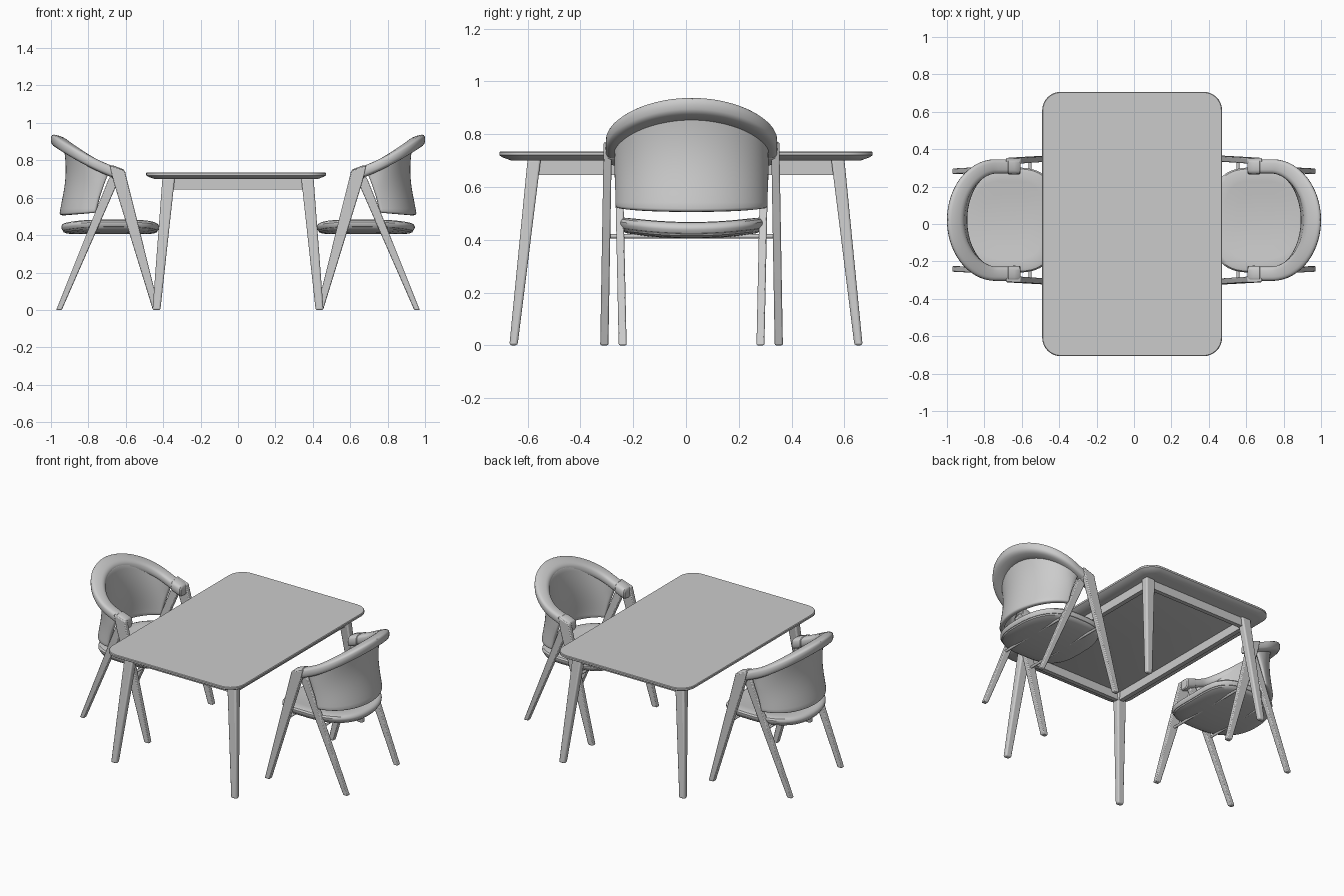
import bpy
import bmesh
from math import sin, cos, pi, acos, radians
from mathutils import Vector

cube = bpy.data.objects.get("Cube")
if cube:
    bpy.data.objects.remove(cube, do_unlink=True)

grey = bpy.data.materials.new("plain_grey")
grey.use_nodes = True
grey.diffuse_color = (0.6, 0.6, 0.6, 1)
grey.node_tree.nodes["Principled BSDF"].inputs["Base Color"].default_value = (0.6, 0.6, 0.6, 1)


def finish(name, bm, bevel=0, segments=2, solid=0):
    """Turn a bmesh into a shaded object with optional thickness and rounded edges."""
    bmesh.ops.recalc_face_normals(bm, faces=bm.faces)
    mesh = bpy.data.meshes.new(name)
    bm.to_mesh(mesh)
    bm.free()
    mesh.materials.append(grey)
    obj = bpy.data.objects.new(name, mesh)
    bpy.context.collection.objects.link(obj)
    if solid:
        mod = obj.modifiers.new("thickness", 'SOLIDIFY')
        mod.thickness, mod.offset = solid, 0
    if bevel:
        mod = obj.modifiers.new("rounding", 'BEVEL')
        mod.width, mod.segments = bevel, segments
        mod.limit_method, mod.angle_limit = 'ANGLE', radians(40)
    bpy.ops.object.select_all(action='DESELECT')
    obj.select_set(True)
    bpy.context.view_layer.objects.active = obj
    bpy.ops.object.shade_smooth_by_angle(angle=radians(35))
    return obj


def loft(name, rings, closed=True, caps=True, **kw):
    """Skin a list of equal-length point rings."""
    bm = bmesh.new()
    rows = [[bm.verts.new(p) for p in ring] for ring in rings]
    n = len(rows[0])
    for a, b in zip(rows, rows[1:]):
        for i in range(n if closed else n - 1):
            j = (i + 1) % n
            bm.faces.new((a[i], a[j], b[j], b[i]))
    if closed and caps:
        bm.faces.new(rows[0])
        bm.faces.new(rows[-1])
    return finish(name, bm, **kw)


def rect(x0, x1, y0, y1, z):
    return [(x0, y0, z), (x1, y0, z), (x1, y1, z), (x0, y1, z)]


def box(name, x0, x1, y0, y1, z0, z1, **kw):
    return loft(name, [rect(x0, x1, y0, y1, z0), rect(x0, x1, y0, y1, z1)], **kw)


def rounded_rect(hx, hy, r, z, cx=0.0):
    pts = []
    for k, (sx, sy) in enumerate([(1, 1), (-1, 1), (-1, -1), (1, -1)]):
        for i in range(9):
            a = (k + i / 8) * pi / 2
            pts.append((cx + sx * (hx - r) + r * cos(a), sy * (hy - r) + r * sin(a), z))
    return pts


# ---------- table ----------
profile = [(0.045, 0.70), (0.012, 0.712), (0, 0.72), (0, 0.731), (0.004, 0.735)]
loft("table_top", [rounded_rect(0.481 - d, 0.707 - d, 0.1 - d, z, -0.01) for d, z in profile])

for sx, side in ((1, "left"), (-1, "right")):
    for sy, end in ((-1, "front"), (1, "back")):
        loft(f"table_leg_{end}_{side}",
             [rect(sx * 0.415, sx * 0.457, sy * 0.638, sy * 0.669, 0),
              rect(sx * 0.338, sx * 0.404, sy * 0.55, sy * 0.6, 0.705)], bevel=0.009, segments=3)
    box(f"table_side_rail_{side}", sx * 0.355, sx * 0.385, -0.57, 0.57, 0.645, 0.705)
for sy, end in ((-1, "front"), (1, "back")):
    box(f"table_end_rail_{end}", -0.36, 0.36, sy * 0.56, sy * 0.588, 0.645, 0.705)

# ---------- chairs ----------
CY = 0.021                 # chair centre line
CX, A, B = 0.74, 0.26, 0.325   # horseshoe plan of the arm rail


def horseshoe(t, inset):
    """Plan point of the arm rail; beyond a quarter turn it runs straight forward."""
    side = 1 if t > 0 else -1
    if abs(t) > pi / 2:
        return CX - (abs(t) - pi / 2) * 0.3, side * (B - inset)
    nrm = Vector((cos(t) / A, sin(t) / B)).normalized()
    return CX + A * cos(t) - nrm.x * inset, B * sin(t) - nrm.y * inset


def angle_at(x):
    return acos((x - CX) / A) if x > CX else pi / 2 + (CX - x) / 0.3


def rail_top(x):
    d = x - 0.605
    return 0.745 + 0.35 * d + 0.35 * d * d


def rail_ring(t, grow=0.0):
    """Rounded slab section of the arm rail, sloping down toward the sitter."""
    back = max(0, cos(t)) if abs(t) < pi / 2 else 0
    w = 0.038 + 0.009 * back + grow
    h = 0.031 + 0.004 * back + grow
    x_out = horseshoe(t, 0)[0]
    ring = []
    for i in range(20):
        a = i * 2 * pi / 20
        c, s = cos(a), sin(a)
        u = w * abs(c) ** 0.65 * (1 if c > 0 else -1)
        v = h * abs(s) ** 0.65 * (1 if s > 0 else -1)
        x, y = horseshoe(t, w - grow + u)
        ring.append((x, y, rail_top(x_out) - h + grow - 0.008 * back + v - u * 0.35 * back))
    return ring


def seat_ring(scale, z):
    ring = []
    for i in range(56):
        a = i * 2 * pi / 56
        c, s = cos(a), sin(a)
        e = 2 / (2.4 if c > 0 else 3.4)
        x = 0.262 * abs(c) ** e * (1 if c > 0 else -1)
        y = 0.282 * abs(s) ** e * (1 if s > 0 else -1)
        dish = 0.022 * (y * scale / 0.28) ** 2 - 0.012
        ring.append((0.683 + x * scale, y * scale, z + dish))
    return ring


def back_shell_rows():
    rows = []
    for j in range(13):
        v = j / 12
        edge = angle_at(0.765 - 0.075 * v)
        row = []
        for i in range(41):
            t = edge * (i / 20 - 1)
            back = max(0, cos(t))
            low = 0.522 - 0.016 * back
            high = rail_top(horseshoe(t, 0)[0]) - 0.04
            waist = 0.012 + 0.034 * sin(pi * min(1, v * 0.8)) ** 1.2
            x, y = horseshoe(t, 0.048 + waist * back)
            row.append((x, y, low + (high - low) * v))
        rows.append(row)
    return rows


FRONT_LEG = [(0.42, 0), (0.455, 0), (0.664, 0.68), (0.685, 0.772), (0.605, 0.745)]
BACK_LEG = [(0.942, 0), (0.972, 0), (0.692, 0.70), (0.66, 0.74), (0.635, 0.70)]
CUSHION = [(0.9, 0.432), (0.97, 0.436), (1, 0.449), (1, 0.459), (0.975, 0.47),
           (0.92, 0.477), (0.75, 0.479), (0.5, 0.478), (0.2, 0.477)]
BASE = [(0.3, 0.417), (0.7, 0.417), (0.88, 0.42), (0.95, 0.427), (0.965, 0.434), (0.93, 0.442)]


def build_chair(m, label):
    """m = 1 puts the chair on the +x end, -1 on the other."""
    def put(rings):
        return [[(m * x, CY + y, z) for x, y, z in ring] for ring in rings]

    def prism(name, pts, y0, y1, lean):
        loft(name, put([[(x, y + lean * (1 - z / 0.75), z) for x, z in pts]
                        for y in (y0, y1)]), bevel=0.005)

    # upholstery
    loft(f"{label}_seat_cushion", put([seat_ring(*p) for p in CUSHION]))
    loft(f"{label}_seat_base", put([seat_ring(*p) for p in BASE]))
    loft(f"{label}_backrest", put(back_shell_rows()), closed=False, solid=0.03, bevel=0.009)
    end = angle_at(0.612)
    loft(f"{label}_arm_rail", put([rail_ring(end * (i / 32 - 1)) for i in range(65)]), bevel=0.008)

    for s, side in ((1, "back"), (-1, "front")):
        # wrapped arm cuffs
        steps = [angle_at(x) for x in (0.606, 0.612, 0.64, 0.67, 0.676)]
        sizes = (-0.003, 0.004, 0.005, 0.004, -0.002)
        loft(f"{label}_arm_cuff_{side}", put([rail_ring(s * t, g) for t, g in zip(steps, sizes)]))
        # splayed leg pair
        prism(f"{label}_inner_leg_{side}", FRONT_LEG, s * 0.302, s * 0.333, s * 0.013)
        prism(f"{label}_outer_leg_{side}", BACK_LEG, s * 0.262, s * 0.292, s * -0.016)

    # thin cross rods under the seat
    for x, half, part in ((0.556, 0.31, "inner"), (0.796, 0.265, "outer")):
        circle = [(0.008 * cos(k * pi / 6), 0.008 * sin(k * pi / 6)) for k in range(12)]
        loft(f"{label}_cross_rod_{part}",
             put([[(x + dx, y, 0.413 + dz) for dx, dz in circle] for y in (-half, half)]))


build_chair(1, "left_chair")
build_chair(-1, "right_chair")
